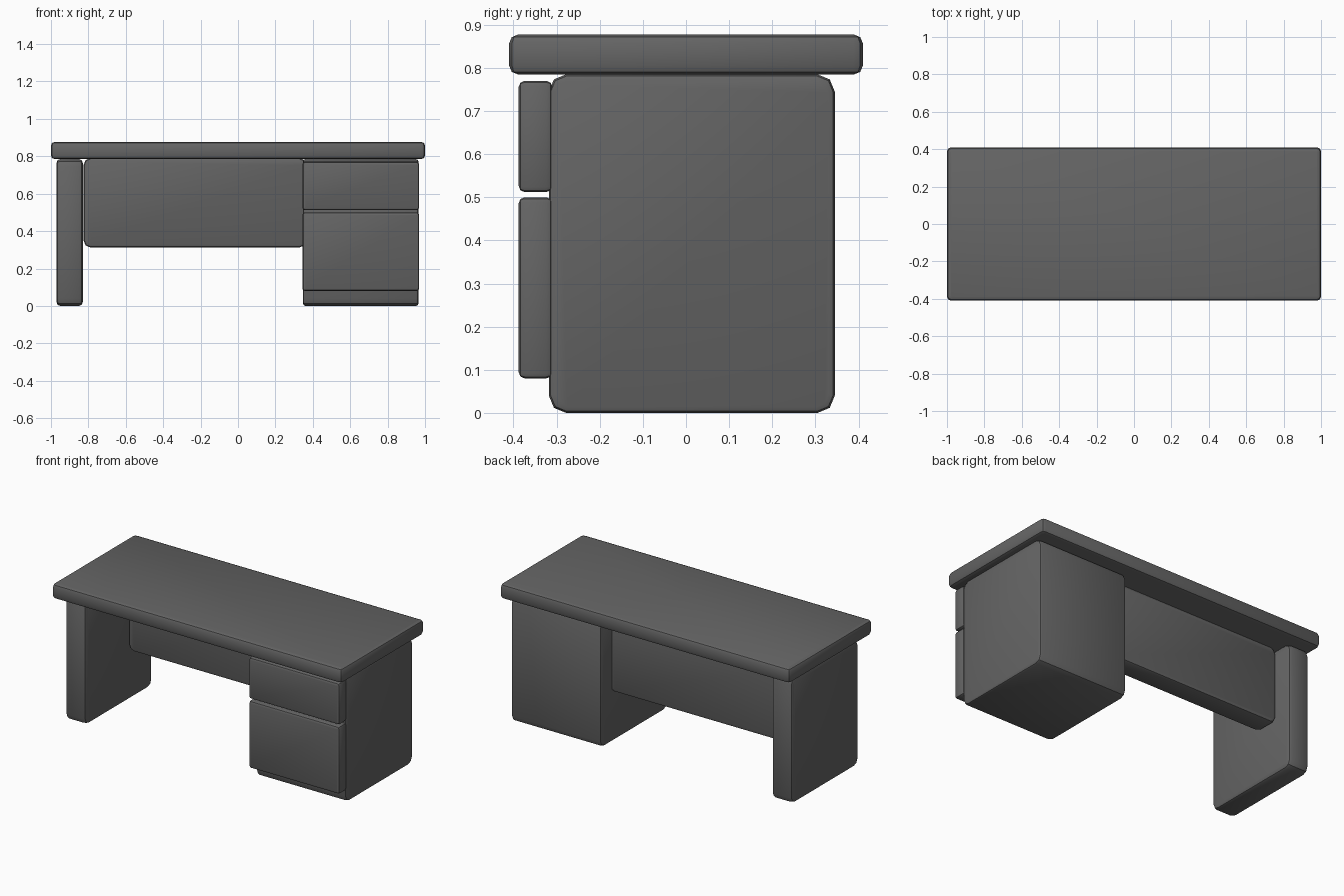
import bpy
import bmesh
import math
from mathutils import Vector

default = bpy.data.objects.get("Cube")
if default:
    bpy.data.objects.remove(default, do_unlink=True)

# One dark grey finish for the whole desk
grey = bpy.data.materials.new("dark_grey")
grey.use_nodes = True
colour = (0.13, 0.13, 0.13, 1)
grey.diffuse_color = colour
bsdf = next(n for n in grey.node_tree.nodes if n.type == "BSDF_PRINCIPLED")
bsdf.inputs["Base Color"].default_value = colour


def slab(name, low, high, axis, corner, rim):
    """Box with corner cuts along one axis and softened rims on its two end faces."""
    low, high = Vector(low), Vector(high)
    bm = bmesh.new()
    bmesh.ops.create_cube(bm, size=1)
    for v in bm.verts:
        v.co = Vector([low[i] + (v.co[i] + 0.5) * (high[i] - low[i]) for i in range(3)])

    def along(edge):
        a, b = (v.co for v in edge.verts)
        return abs((b - a).normalized()[axis]) > 0.9

    bmesh.ops.bevel(bm, geom=[e for e in bm.edges if along(e)], offset=corner,
                    segments=2, profile=0.5, affect="EDGES")
    bmesh.ops.bevel(bm, geom=[e for e in bm.edges if not along(e)], offset=rim,
                    segments=2, profile=0.5, affect="EDGES")
    bmesh.ops.recalc_face_normals(bm, faces=bm.faces)

    mesh = bpy.data.meshes.new(name)
    bm.to_mesh(mesh)
    bm.free()
    mesh.materials.append(grey)
    obj = bpy.data.objects.new(name, mesh)
    bpy.context.collection.objects.link(obj)
    bpy.ops.object.select_all(action="DESELECT")
    obj.select_set(True)
    bpy.context.view_layer.objects.active = obj
    bpy.ops.object.shade_smooth_by_angle(angle=math.radians(40))
    return obj


X, Y, Z = range(3)

# Worktop
slab("desk_top", (-1, -0.41, 0.785), (1, 0.41, 0.877), Z, 0.022, 0.02)

# Supports: slab leg on one side, cabinet on the other
slab("side_leg", (-0.97, -0.318, 0), (-0.83, 0.345, 0.785), X, 0.04, 0.02)
slab("cabinet", (0.347, -0.318, 0), (0.965, 0.345, 0.785), X, 0.04, 0.014)

# Modesty panel between the supports
slab("back_panel", (-0.825, 0.1, 0.313), (0.365, 0.235, 0.79), Y, 0.035, 0.015)

# Drawer fronts
for name, bottom, top in (("lower_drawer", 0.08, 0.5), ("upper_drawer", 0.512, 0.77)):
    slab(name, (0.345, -0.388, bottom), (0.968, -0.31, top), Y, 0.012, 0.014)
